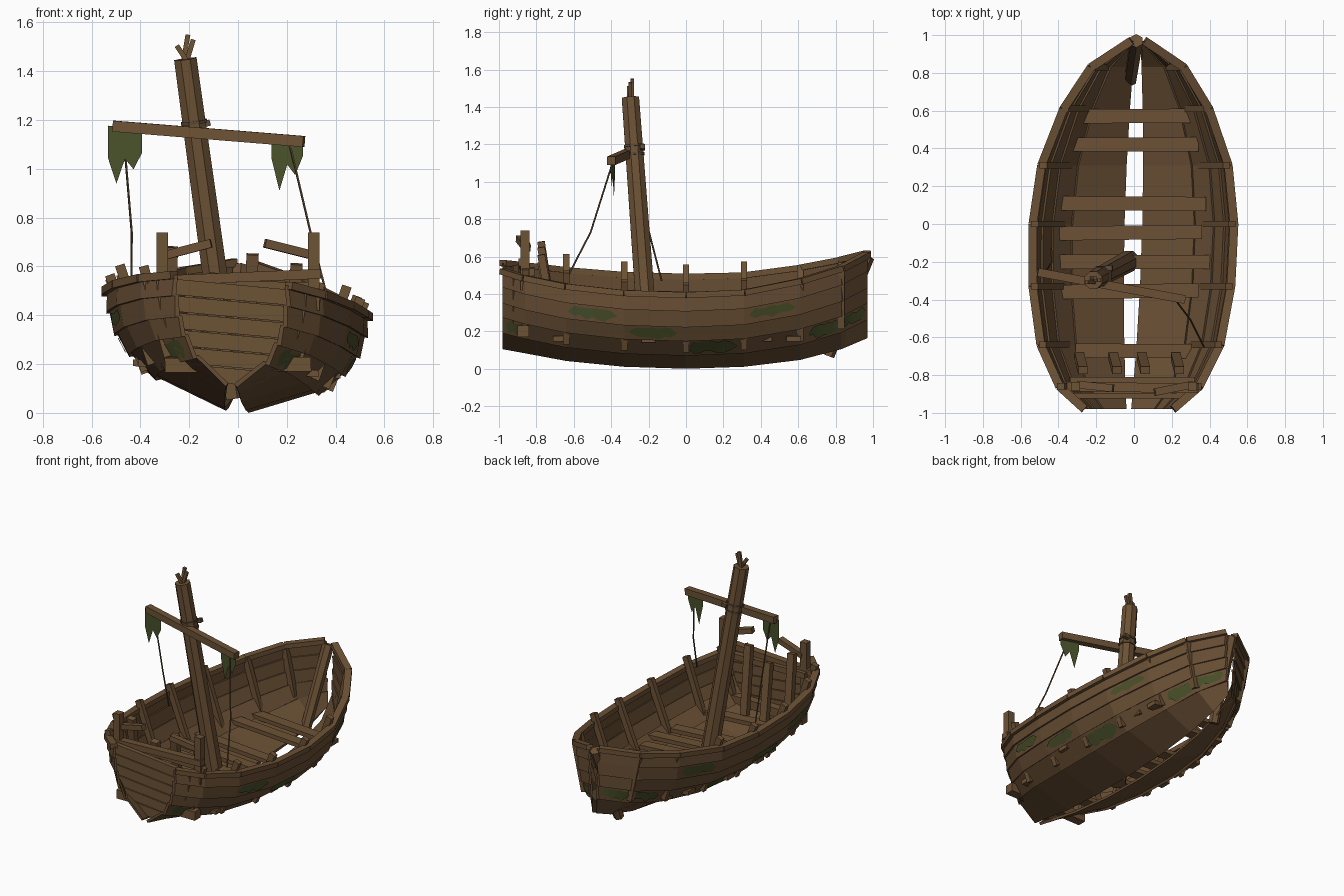
import bpy, bmesh, random
from math import sin, cos, pi
from mathutils import Vector

random.seed(4)
if "Cube" in bpy.data.objects:
    bpy.data.objects.remove(bpy.data.objects["Cube"])


def material(name, rgb):
    m = bpy.data.materials.new(name)
    m.use_nodes = True
    m.diffuse_color = (*rgb, 1)
    bsdf = next(n for n in m.node_tree.nodes if n.type == 'BSDF_PRINCIPLED')
    bsdf.inputs["Base Color"].default_value = (*rgb, 1)
    return m


WOOD = material("weathered wood", (0.152, 0.084, 0.036))
HULL = material("hull wood", (0.136, 0.075, 0.033))
MOSS = material("moss", (0.062, 0.076, 0.021))
CLOTH = material("green sailcloth", (0.066, 0.084, 0.025))
ROPE = material("rope", (0.11, 0.07, 0.037))

# Hull stations: y, half width, keel height, rail height
STATIONS = [(-.98, .235, .10, .525), (-.86, .37, .08, .50), (-.64, .475, .04, .465),
            (-.33, .525, .01, .435), (0, .533, 0, .425), (.31, .495, .01, .435),
            (.61, .385, .045, .485), (.83, .245, .10, .54), (.97, .035, .15, .595)]
# Cross-section: width and height fractions at each strake seam
SECTION = [(.06, 0), (.61, .22), (.81, .42), (.92, .6), (.98, .8), (1, 1)]


def heel(p):
    """Settle the upright boat down to +x, with the stern slewed slightly to -x."""
    x, y, z = p
    return Vector((x + .025 * y - .003, y, z - .093 * x + .018))


def station(y):
    for a, b in zip(STATIONS, STATIONS[1:]):
        if y <= b[0]:
            break
    f = (y - a[0]) / (b[0] - a[0])
    return [p + (q - p) * f for p, q in zip(a, b)]


def hull(y, t, side, off=0):
    """Point on the hull at seam number t, pushed outwards by off."""
    _, w, zb, zt = station(y)
    i = min(int(t), len(SECTION) - 2)
    (xa, za), (xb, zc) = SECTION[i], SECTION[i + 1]
    f = t - i
    x, z = (xa + (xb - xa) * f) * w, zb + (za + (zc - za) * f) * (zt - zb)
    n = Vector(((zc - za) * (zt - zb), -(xb - xa) * w)).normalized() * off
    keel_gap = .047 - .036 * y * y
    return Vector((side * max(x + n.x, keel_gap), y, z + n.y))


def half_width(y, z):
    _, w, zb, zt = station(y)
    h = (z - zb) / (zt - zb)
    for (xa, za), (xb, zc) in zip(SECTION, SECTION[1:]):
        if h <= zc:
            break
    return w * (xa + (xb - xa) * (h - za) / (zc - za))


def finish(name, bm, mat):
    bmesh.ops.recalc_face_normals(bm, faces=bm.faces)
    me = bpy.data.meshes.new(name)
    bm.to_mesh(me)
    bm.free()
    me.materials.append(mat)
    ob = bpy.data.objects.new(name, me)
    bpy.context.collection.objects.link(ob)


def loft(name, rings, mat):
    """Closed solid through rings of equal length."""
    bm = bmesh.new()
    vs = [[bm.verts.new(p) for p in r] for r in rings]
    n = len(vs[0])
    for a, b in zip(vs, vs[1:]):
        for i in range(n):
            bm.faces.new((a[i], a[(i + 1) % n], b[(i + 1) % n], b[i]))
    bm.faces.new(vs[0])
    bm.faces.new(vs[-1])
    finish(name, bm, mat)


def strip(name, upper, lower, mat):
    """Thin sheet between two edges."""
    bm = bmesh.new()
    u, l = [[bm.verts.new(p) for p in e] for e in (upper, lower)]
    for i in range(len(u) - 1):
        bm.faces.new((u[i], u[i + 1], l[i + 1], l[i]))
    finish(name, bm, mat)


def cross_axes(a, b, ref):
    d = (b - a).normalized()
    s = d.cross(Vector(ref)).normalized()
    return s, s.cross(d)


def beam(name, a, b, w, h, mat=WOOD, ref=(0, 0, 1), tilt=False):
    """Squared timber from a to b; ref gives the direction of h."""
    a, b = (heel(a), heel(b)) if tilt else (Vector(a), Vector(b))
    s, u = cross_axes(a, b, ref)
    corners = [s * i * w / 2 + u * j * h / 2 for i, j in ((1, 1), (-1, 1), (-1, -1), (1, -1))]
    loft(name, [[p + c for c in corners] for p in (a, b)], mat)


def pole(name, points, radii, sides, mat=WOOD):
    points = [Vector(p) for p in points]
    s, u = cross_axes(points[0], points[-1], (0, 1, 0))
    rings = [[p + (s * cos(2 * pi * (k + .5) / sides) + u * sin(2 * pi * (k + .5) / sides)) * r
              for k in range(sides)] for p, r in zip(points, radii)]
    loft(name, rings, mat)


# Moss: y, strake, length.  Ribs: how far each head stands above the rail
MOSS_SPOTS = [(-.91, 1, .10), (-.5, 3, .26), (-.18, 2, .26), (.14, 1, .26),
              (.46, 3, .24), (.74, 1, .16), (.90, 1, .12)]
RIB_HEADS = [.05, .08, .065, .06, .07, .01, -.01]
for side, label in ((1, "left"), (-1, "right")):
    # Overlapping planking
    for s in range(len(SECTION) - 1):
        rings = []
        for st in STATIONS:
            y, top = st[0], min(s + 1.06, 5)
            rings.append([heel(p) for p in (hull(y, s, side, .014), hull(y, top, side),
                                            hull(y, top, side, -.016), hull(y, s, side, -.004))])
        loft(f"{label}_strake_{s + 1}", rings, HULL)
    # Gunwale caps
    for i, (p, q) in enumerate(zip(STATIONS, STATIONS[1:])):
        beam(f"{label}_gunwale_{i + 1}", (side * p[1], p[0], p[3]), (side * q[1], q[0], q[3]),
             .045, .032, tilt=True)
    # Ribs, whose feet poke through the bilge
    for i, ((y, w, zb, zt), head) in enumerate(zip(STATIONS[1:-1], RIB_HEADS)):
        beam(f"{label}_rib_{i + 1}", (side * w * .98, y, zt + head),
             (side * w * .7, y, zb + .26 * (zt - zb)), .04, .034, ref=(0, 1, 0), tilt=True)
    # Moss patches with ragged edges
    for i, (y, s, length) in enumerate(MOSS_SPOTS):
        upper, lower = [], []
        for k in range(9):
            yy = y + length * (k / 8 - .5)
            ends = .3 if k in (0, 8) else 0
            for edge, f in ((upper, .92 - ends - random.uniform(0, .12)),
                            (lower, .1 + ends + random.uniform(0, .3))):
                edge.append(heel(hull(yy, s + f, side, .014 * (1 - f) + .006)))
        strip(f"{label}_moss_{i + 1}", upper, lower, MOSS)

# Transom planks set in from the stern
Y = -.91
for i in range(6):
    z0 = .10 + i * .069
    rings = []
    for z in (z0, z0 + .064):
        w = half_width(Y, z) - .005
        rings.append([heel((x, yy, z)) for x, yy in ((-w, Y - .015), (w, Y - .015),
                                                     (w, Y + .015), (-w, Y + .015))])
    loft(f"transom_plank_{i + 1}", rings, WOOD)
beam("transom_cap", (-.37, -.86, .54), (.34, -.87, .57), .05, .04)
beam("transom_inner_beam", (-.34, -.83, .525), (.32, -.83, .515), .04, .04)

# Floor planks: y, left end, right end
FLOOR = [(.57, -.27, .34), (.42, -.34, .34), (.11, -.42, .38), (-.05, -.41, .36),
         (-.20, -.43, .42), (-.36, -.41, .34), (-.67, -.31, .33)]
for i, (y, x0, x1) in enumerate(FLOOR):
    beam(f"floor_plank_{i + 1}", (x0, y, .18 - x0 * .06), (x1, y + random.uniform(-.01, .01),
         .18 - x1 * .06), .075, .028)
beam("stern_floor_beam", (-.3, -.87, .195), (.3, -.87, .2), .06, .06)

# Stern stanchions and broken railing
for i, (x, top) in enumerate(((-.27, .68), (-.09, .57), (.06, .65), (.24, .61))):
    beam(f"stern_stanchion_{i + 1}", (x - .02, -.70, .2), (x, -.775, top), .05, .04, ref=(0, 1, 0))
for label, x in (("right", -.31), ("left", .31)):
    beam(f"{label}_rail_post", (x, -.86, .42), (x, -.86, .74), .048, .048, ref=(0, 1, 0))
beam("right_broken_rail", (-.3, -.85, .645), (-.11, -.87, .695), .04, .035)
beam("left_broken_rail", (.11, -.89, .695), (.31, -.85, .645), .04, .035)

# Stem post at the bow
pole("stem_post", ((.012, .97, .60), (-.02, .76, .07)), (.038, .034), 6)


# Leaning mast with a splintered top
def on_mast(z):
    return Vector((-.024 - (z - .05) * .137, -.195 - (z - .05) * .073, z))


pole("mast", (on_mast(.06), on_mast(1.45)), (.058, .05), 8)
for i, (dx, dy, lean, top) in enumerate(((.012, -.012, -.05, 1.505), (-.012, .008, .02, 1.55),
                                         (.0, -.002, .03, 1.53))):
    p = on_mast(1.43) + Vector((dx, dy, 0))
    beam(f"mast_splinter_{i + 1}", p, (p.x + lean, p.y, top), .02, .018, ref=(0, 1, 0))

# Yard and its lashings
YA, YB = Vector((-.51, -.255, 1.175)), Vector((.27, -.40, 1.112))
beam("yard", YA, YB, .045, .045)
for i, z in enumerate((1.14, 1.185)):
    pole(f"yard_lashing_{i + 1}", (on_mast(z), on_mast(z + .012)), (.058, .058), 8, ROPE)
beam("lashing_knot", on_mast(1.18) + Vector((.03, .045, 0)), on_mast(1.18) + Vector((.065, .045, .01)),
     .025, .025, ROPE)

# Torn sail remnants: span along the yard, drops below it
RAGS = {"right": (-.03, .15, (.13, .235, .13, .17, .10)),
        "left": (.83, .995, (.08, .21, .10, .14, .06))}
for label, (f0, f1, drops) in RAGS.items():
    upper = [YA.lerp(YB, f0 + (f1 - f0) * k / 4) + Vector((0, -.004, 0)) for k in range(5)]
    strip(f"{label}_sail_rag", upper, [p - Vector((0, 0, d)) for p, d in zip(upper, drops)], CLOTH)

# Slack ropes
LINES = {"right": ((-.47, -.25, 1.16), (-.435, -.20, .74), (-.437, -.13, .47)),
         "left": ((.21, -.39, 1.11), (.30, -.51, .73), (.37, -.65, .46))}
for label, pts in LINES.items():
    pole(f"{label}_rope", pts, (.005,) * 3, 5, ROPE)
